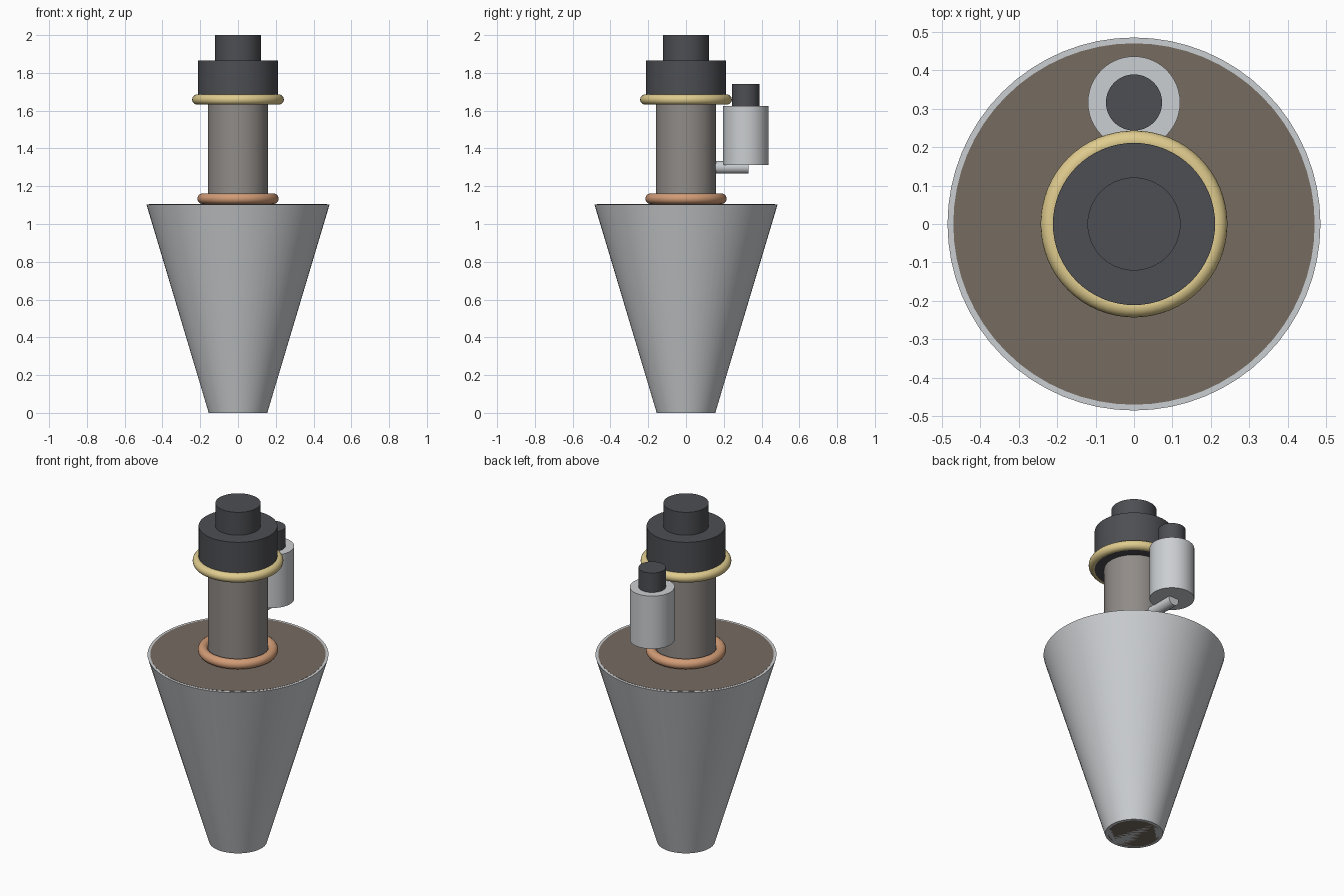
import bpy
import math

if "Cube" in bpy.data.objects:
    bpy.data.objects.remove(bpy.data.objects["Cube"])


def material(name, rgb):
    mat = bpy.data.materials.new(name)
    mat.diffuse_color = (*rgb, 1.0)
    mat.use_nodes = True
    mat.node_tree.nodes["Principled BSDF"].inputs["Base Color"].default_value = mat.diffuse_color
    return mat


STEEL = material("steel", (0.60, 0.62, 0.64))
SOOT = material("soot_brown", (0.18, 0.145, 0.12))
CASING = material("warm_grey", (0.28, 0.26, 0.245))
DARK = material("dark_grey", (0.075, 0.077, 0.087))
BRASS = material("brass", (0.74, 0.60, 0.27))
COPPER = material("copper", (0.64, 0.33, 0.18))


def finish(name, mat):
    obj = bpy.context.object
    obj.name = name
    obj.data.materials.append(mat)
    bpy.ops.object.shade_smooth_by_angle(angle=math.radians(35))
    return obj


def frustum(name, mat, r_low, r_high, z_low, z_high, y=0.0, sides=64):
    """Upright closed cylinder or tapered cone between two heights."""
    bpy.ops.mesh.primitive_cone_add(
        vertices=sides, radius1=r_low, radius2=r_high, depth=z_high - z_low,
        location=(0, y, (z_low + z_high) / 2))
    return finish(name, mat)


def ring(name, mat, major, minor, z):
    bpy.ops.mesh.primitive_torus_add(
        major_segments=64, minor_segments=16,
        major_radius=major, minor_radius=minor, location=(0, 0, z))
    return finish(name, mat)


# Tapered bell, with a core whose end faces sit just proud of the bell's
frustum("bell", STEEL, 0.155, 0.485, 0.0, 1.104)
frustum("bell_core", SOOT, 0.14, 0.47, 0.0, 1.105)

# Central column with its collars and stacked head
frustum("column", CASING, 0.16, 0.16, 1.10, 1.65)
ring("lower_collar", COPPER, 0.187, 0.028, 1.134)
frustum("head_drum", DARK, 0.211, 0.211, 1.633, 1.865)
frustum("head_cap", DARK, 0.121, 0.121, 1.865, 2.0)
ring("upper_collar", BRASS, 0.216, 0.027, 1.659)

# Side canister behind the column and its feed pipe
TANK_Y = 0.316
frustum("side_canister", STEEL, 0.12, 0.12, 1.313, 1.625, TANK_Y, 48)
frustum("canister_cap", DARK, 0.073, 0.073, 1.625, 1.74, TANK_Y, 48)
bpy.ops.mesh.primitive_cylinder_add(
    vertices=16, radius=0.033, depth=0.20, location=(0, 0.232, 1.30),
    rotation=(math.radians(90), 0, 0))
finish("feed_pipe", STEEL)
